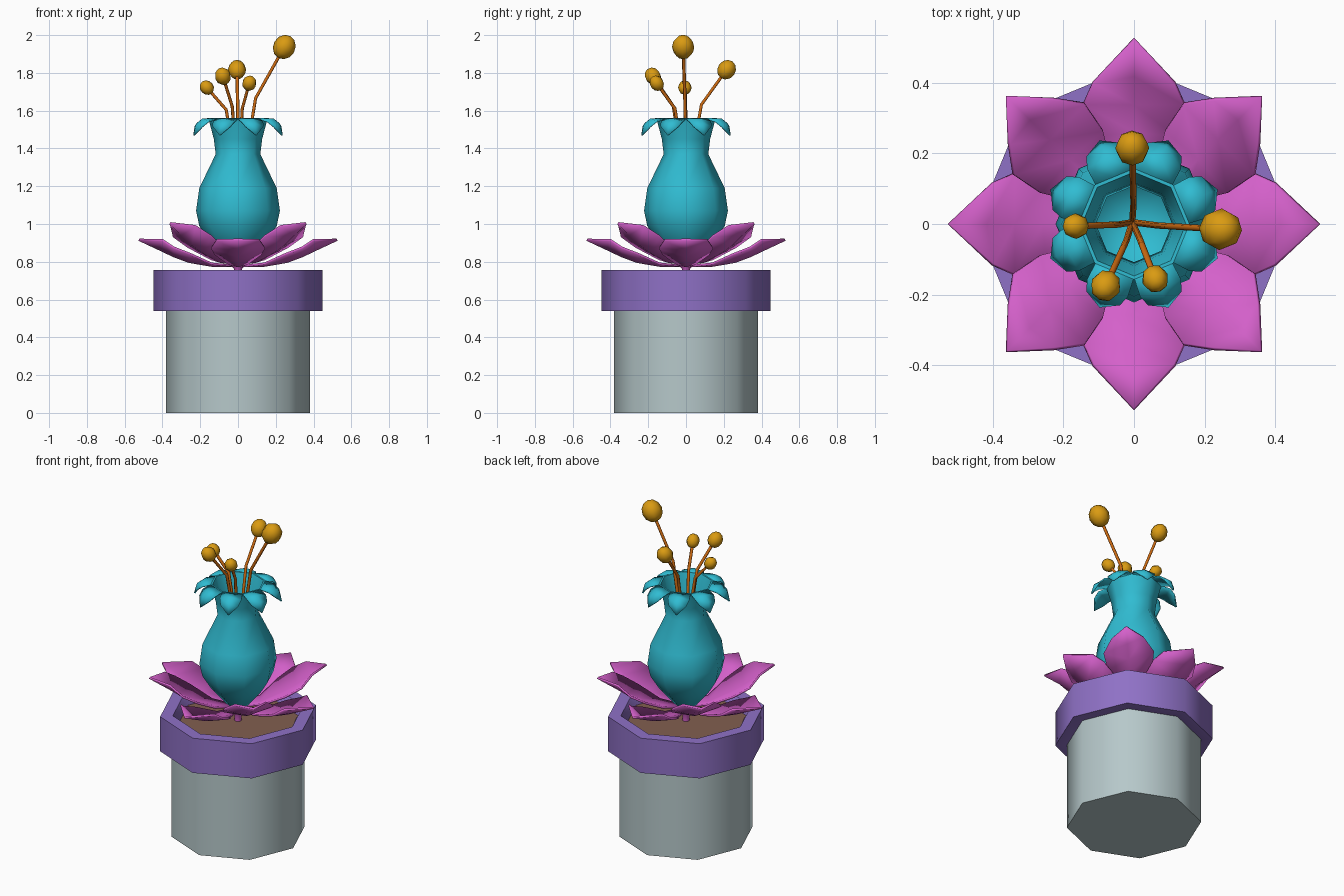
import bpy, bmesh, math
from mathutils import Vector, Matrix

if "Cube" in bpy.data.objects:
    bpy.data.objects.remove(bpy.data.objects["Cube"])


def material(name, r, g, b):
    m = bpy.data.materials.new(name)
    lin = [((c / 255 + 0.055) / 1.055) ** 2.4 if c > 10 else c / 255 / 12.92 for c in (r, g, b)]
    m.diffuse_color = (*lin, 1)
    m.use_nodes = True
    m.node_tree.nodes["Principled BSDF"].inputs["Base Color"].default_value = m.diffuse_color
    return m


GREY = material("pot grey", 182, 200, 202)
PURPLE = material("rim purple", 143, 113, 198)
BROWN = material("soil brown", 130, 95, 80)
PINK = material("petal magenta", 212, 96, 202)
TEAL = material("vase teal", 48, 188, 210)
ORANGE = material("stalk orange", 208, 108, 18)
GOLD = material("bulb gold", 218, 155, 18)


def finish(name, bm, mat, angle=60, thickness=0):
    bmesh.ops.remove_doubles(bm, verts=bm.verts, dist=0.0005)
    bmesh.ops.recalc_face_normals(bm, faces=bm.faces)
    me = bpy.data.meshes.new(name)
    bm.to_mesh(me)
    bm.free()
    me.materials.append(mat)
    ob = bpy.data.objects.new(name, me)
    bpy.context.collection.objects.link(ob)
    if thickness:
        s = ob.modifiers.new("thickness", "SOLIDIFY")
        s.thickness, s.offset = thickness, 0
    bpy.ops.object.select_all(action='DESELECT')
    bpy.context.view_layer.objects.active = ob
    ob.select_set(True)
    bpy.ops.object.shade_smooth_by_angle(angle=math.radians(angle))
    return ob


def lathe(name, profile, mat, sides=8, angle=60):
    """Spin (radius, z) points about the z axis, corners on the axes."""
    bm = bmesh.new()
    rings = [[bm.verts.new((r * math.cos(math.tau * i / sides), r * math.sin(math.tau * i / sides), z))
              for i in range(sides)] for r, z in profile]
    for a, b in zip(rings, rings[1:]):
        for i in range(sides):
            j = (i + 1) % sides
            bm.faces.new((a[i], a[j], b[j], b[i]))
    return finish(name, bm, mat, angle)


def petals(name, rows, mat, count, start, thickness):
    """Ring of petals; rows are (radius, centre z, edge radius, half width, edge z)."""
    bm = bmesh.new()
    for k in range(count):
        rot = Matrix.Rotation(start + math.tau * k / count, 3, 'Z')
        prev = None
        for r, zc, re, w, ze in rows:
            row = [bm.verts.new(rot @ Vector(p)) for p in ((re, -w, ze), (r, 0, zc), (re, w, ze))]
            if prev:
                for i in (0, 1):
                    bm.faces.new((prev[i], row[i], row[i + 1], prev[i + 1]))
            prev = row
    return finish(name, bm, mat, 50, thickness)


# pot, rim and soil
lathe("pot", [(0, 0), (0.382, 0), (0.382, 0.56), (0, 0.56)], GREY)
lathe("rim", [(0.37, 0.54), (0.448, 0.54), (0.448, 0.757), (0.375, 0.757), (0.33, 0.67), (0.33, 0.56), (0.37, 0.54)],
      PURPLE)
lathe("soil", [(0, 0.70), (0.345, 0.70)], BROWN)

# short stem under the flower
lathe("stem", [(0, 0.69), (0.022, 0.69), (0.02, 0.76), (0.05, 0.80), (0, 0.81)], PINK)

# lower petals on the axes, raised petals on the diagonals
petals("lower_petals", [(0.02, 0.778, 0.02, 0.015, 0.778), (0.13, 0.778, 0.14, 0.05, 0.79),
                        (0.26, 0.80, 0.25, 0.12, 0.84), (0.34, 0.83, 0.34, 0.142, 0.875),
                        (0.42, 0.868, 0.40, 0.115, 0.915), (0.525, 0.917, 0.525, 0.0, 0.917)],
       PINK, 4, 0, 0.012)
petals("upper_petals", [(0.02, 0.79, 0.02, 0.015, 0.79), (0.13, 0.80, 0.14, 0.06, 0.815),
                        (0.26, 0.85, 0.25, 0.125, 0.88), (0.34, 0.89, 0.34, 0.142, 0.935),
                        (0.42, 0.945, 0.41, 0.09, 0.99), (0.51, 1.005, 0.51, 0.0, 1.005)],
       PINK, 4, math.pi / 4, 0.012)

# vase body, with an inner wall
lathe("vase", [(0, 0.80), (0.07, 0.81), (0.155, 0.91), (0.205, 0.99), (0.222, 1.07), (0.205, 1.19),
               (0.118, 1.37), (0.128, 1.45), (0.157, 1.56), (0.147, 1.56), (0.118, 1.45), (0.108, 1.37),
               (0.195, 1.19), (0.21, 1.07), (0.14, 0.92), (0, 0.83)], TEAL)

# curled lip petals, one on each side of the mouth
petals("vase_lip_petals", [(0.143, 1.556, 0.143, 0.058, 1.556), (0.20, 1.556, 0.195, 0.062, 1.542),
                           (0.235, 1.53, 0.225, 0.05, 1.515), (0.252, 1.468, 0.252, 0.0, 1.468)],
       TEAL, 8, math.pi / 8, 0.008)

# stamens: bent stalk with a faceted bulb on the end
BULBS = [(0.245, -0.015, 1.937, 0.059), (-0.005, 0.215, 1.817, 0.048), (-0.165, -0.006, 1.722, 0.036),
         (-0.08, -0.175, 1.782, 0.043), (0.06, -0.155, 1.745, 0.038)]
for n, (x, y, z, rad) in enumerate(BULBS, 1):
    base, tip = Vector((-0.005, 0.005, 1.05)), Vector((x, y, z))
    bend = Vector((x * 0.38, y * 0.38, 1.56 + (z - 1.56) * 0.28))
    throat = Vector((x * 0.27, y * 0.27, 1.5))
    cu = bpy.data.curves.new(f"stalk_{n}", 'CURVE')
    cu.dimensions = '3D'
    cu.bevel_depth, cu.bevel_resolution = 0.009, 1
    sp = cu.splines.new('POLY')
    sp.points.add(3)
    for pt, co in zip(sp.points, (base, throat, bend, tip)):
        pt.co = (*co, 1)
    cu.materials.append(ORANGE)
    bpy.context.collection.objects.link(bpy.data.objects.new(f"stalk_{n}", cu))

    bm = bmesh.new()
    bmesh.ops.create_uvsphere(bm, u_segments=8, v_segments=6, radius=rad)
    turn = (tip - bend).to_track_quat('Z', 'Y').to_matrix().to_4x4()
    bm.transform(Matrix.Translation(tip) @ turn @ Matrix.Diagonal((1, 1, 1.12, 1)))
    finish(f"bulb_{n}", bm, GOLD, 60)
